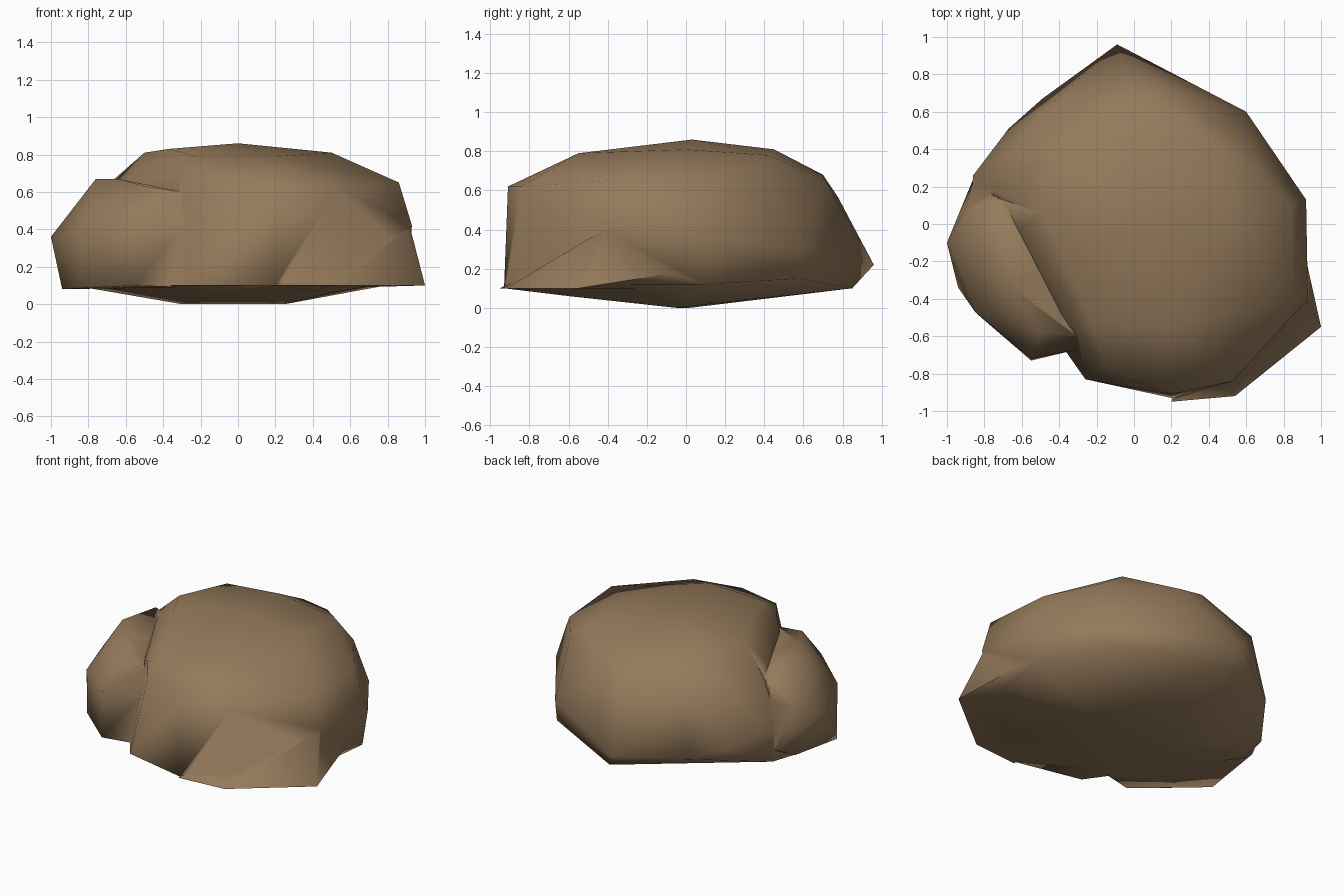
import bpy, bmesh, math

if "Cube" in bpy.data.objects:
    bpy.data.objects.remove(bpy.data.objects["Cube"])

stone = bpy.data.materials.new("brown_stone")
stone.diffuse_color = (0.30, 0.195, 0.105, 1)
stone.use_nodes = True
stone.node_tree.nodes["Principled BSDF"].inputs["Base Color"].default_value = stone.diffuse_color


def boulder(name, corners):
    """Faceted stone: the convex hull of a few corner points."""
    bm = bmesh.new()
    for c in corners:
        bm.verts.new(c)
    hull = bmesh.ops.convex_hull(bm, input=bm.verts)
    loose = {g for g in hull["geom_interior"] + hull["geom_unused"]
             if isinstance(g, bmesh.types.BMVert)}
    bmesh.ops.delete(bm, geom=list(loose), context='VERTS')
    bmesh.ops.recalc_face_normals(bm, faces=bm.faces)
    me = bpy.data.meshes.new(name)
    bm.to_mesh(me)
    bm.free()
    me.materials.append(stone)
    ob = bpy.data.objects.new(name, me)
    bpy.context.collection.objects.link(ob)
    return ob


# Main mass: shallow keel, foot, shoulder rim and domed cap
rock = boulder("rock", [
    (-.3, .02, 0), (.25, -.05, 0), (.5, -.6, .06), (-.2, -.6, .06),
    (.84, -.42, .12), (.5, -.84, .12), (.2, -.93, .1), (-.26, -.83, .1),
    (.9, .1, .12), (.6, .58, .15), (-.09, .96, .22), (0, .85, .1),
    (-.49, .67, .2), (-.67, .51, .25), (-.85, .25, .12), (-.88, .05, .1),
    (.92, .13, .35), (.93, -.4, .42), (.6, .6, .3), (-.86, .26, .35),
    (.86, -.4, .65), (.84, .1, .63), (.53, -.84, .62), (.2, -.91, .62),
    (-.15, -.79, .65), (.62, .4, .67), (.2, .71, .65), (-.03, .78, .56),
    (-.45, .63, .58), (-.62, .4, .62), (-.74, .18, .6), (-.6, -.02, .66),
    (-.5, .06, .81), (-.38, .42, .79), (-.37, -.2, .83), (0, .03, .86),
    (-.3, -.58, .7), (-.22, -.53, .79), (.2, -.55, .79), (.5, 0, .81),
    (.45, .42, .78), (0, .45, .81), (.02, .7, .68)])

# Low flared corner at the front right
foot = boulder("foot", [
    (1, -.55, .1), (.92, -.4, .41), (.54, -.92, .1), (.2, -.95, .1),
    (.3, -.6, .08), (.7, -.2, .1), (.86, .08, .2), (.6, -.2, .4)])

# Bulging lobe on the front left, leaving a notch beside the main mass
lobe = boulder("lobe", [
    (-.28, .03, .12), (-.35, .1, .5), (-.94, -.34, .08), (-.84, -.48, .1),
    (-.55, -.73, .1), (-.3, -.66, .09), (-1, -.1, .36), (-.91, .09, .12),
    (-.86, .24, .2), (-.76, -.2, .67), (-.64, -.35, .67), (-.5, -.58, .63),
    (-.3, -.6, .6), (-.73, .13, .64), (-.55, -.72, .43), (-.3, -.67, .42),
    (-.85, -.47, .4), (-.9, .08, .45)])

# Fuse the masses into one stone
bpy.context.view_layer.objects.active = rock
rock.select_set(True)
for part in (foot, lobe):
    mod = rock.modifiers.new("fuse", 'BOOLEAN')
    mod.operation = 'UNION'
    mod.solver = 'EXACT'
    mod.object = part
    bpy.ops.object.modifier_apply(modifier=mod.name)
    bpy.data.objects.remove(part, do_unlink=True)

bpy.ops.object.shade_smooth_by_angle(angle=math.radians(75))
